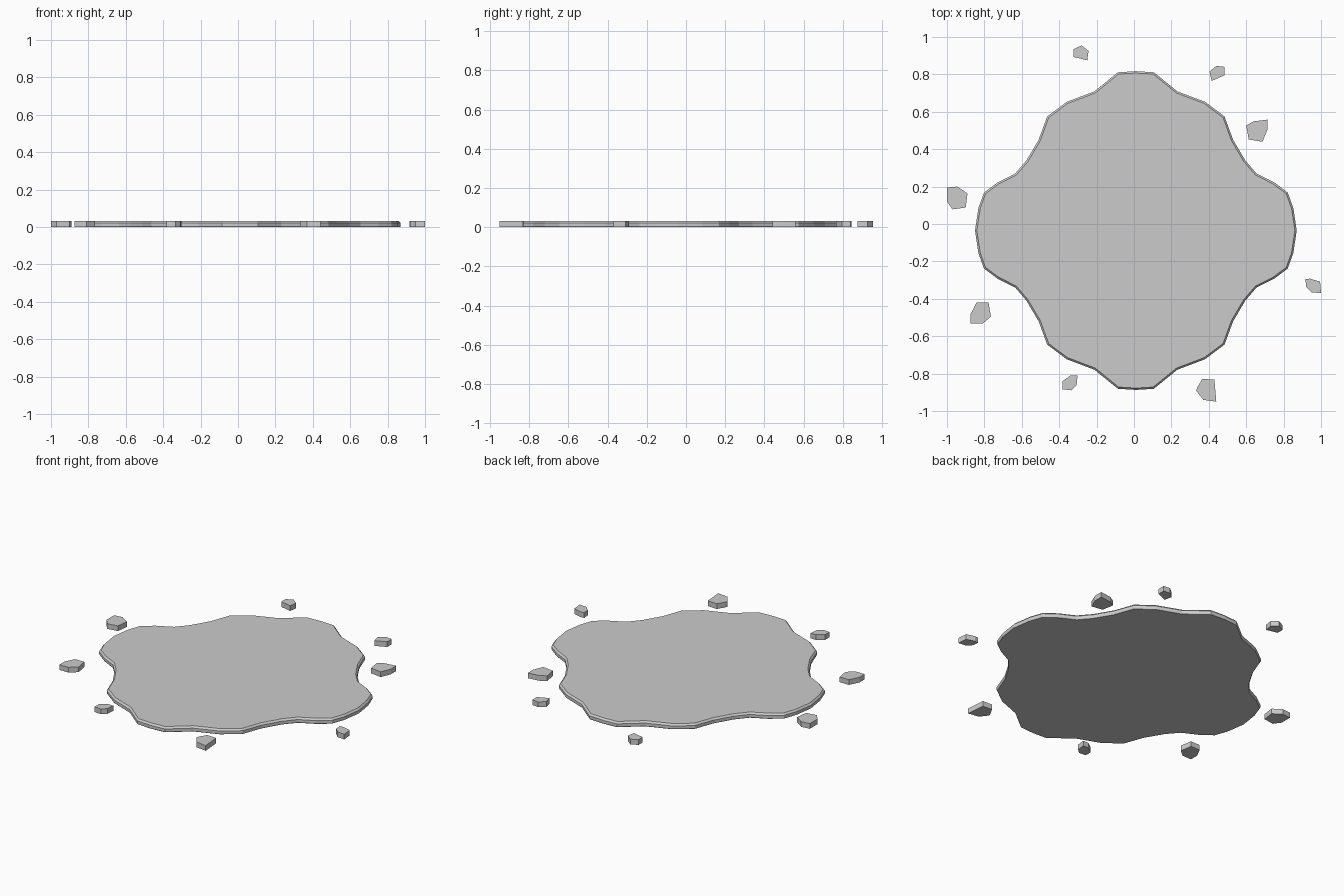
import bpy, bmesh
from mathutils import Vector

if "Cube" in bpy.data.objects:
    bpy.data.objects.remove(bpy.data.objects["Cube"])

HEIGHT = 0.033


def inset(points, d):
    """Move each corner of a counter-clockwise outline inwards by d."""
    out = []
    for i, p in enumerate(points):
        a, b = points[i - 1], points[(i + 1) % len(points)]
        t = ((p - a).normalized() + (b - p).normalized()).normalized()
        out.append(p + Vector((-t.y, t.x)) * d)
    return out


def slab(name, points, levels):
    """Stack outlines at (z, inset) levels, bridge them and cap both ends."""
    area = sum(points[i - 1].cross(p) for i, p in enumerate(points))
    if area < 0:
        points = points[::-1]
    n = len(points)
    bm = bmesh.new()
    rings = [[bm.verts.new((p.x, p.y, z)) for p in inset(points, d)]
             for z, d in levels]
    for lo, hi in zip(rings, rings[1:]):
        for i in range(n):
            j = (i + 1) % n
            bm.faces.new((lo[i], lo[j], hi[j], hi[i]))
    bm.faces.new(rings[0][::-1])
    bm.faces.new(rings[-1])
    mesh = bpy.data.meshes.new(name)
    bm.to_mesh(mesh)
    bm.free()
    obj = bpy.data.objects.new(name, mesh)
    bpy.context.collection.objects.link(obj)
    return obj


# Main wavy slab: one quarter of the outline, mirrored both ways
quarter = [(.86, 0), (.842, .12), (.812, .203), (.74, .257), (.645, .305),
           (.585, .375), (.52, .485), (.474, .61), (.37, .688), (.222, .744),
           (.096, .846), (0, .852)]
half = quarter + [(-x, y) for x, y in quarter[-2::-1]]
full = half + [(x, -y) for x, y in half[-2:0:-1]]
centre = Vector((.01, -.035))
slab("ground_slab", [Vector(p) + centre for p in full],
     [(0, 0.003), (0.006, 0), (0.022, 0), (HEIGHT, 0.01)])

# Loose stone chips around the slab
chips = {
    "back_left": [(-.323, .935), (-.28, .955), (-.243, .925), (-.25, .875), (-.323, .893)],
    "back_right": [(.404, .815), (.44, .845), (.484, .84), (.484, .795), (.415, .765)],
    "right_upper": [(.60, .527), (.64, .549), (.713, .558), (.713, .505),
                    (.687, .44), (.613, .452)],
    "left_upper": [(-1, .195), (-.944, .2), (-.89, .163), (-.9, .088), (-.97, .078), (-1, .12)],
    "right_lower": [(.917, -.295), (.94, -.292), (.995, -.308), (1, -.37),
                    (.95, -.365), (.92, -.335)],
    "left_lower": [(-.873, -.48), (-.842, -.42), (-.778, -.42), (-.765, -.495),
                   (-.81, -.533), (-.873, -.533)],
    "front_left": [(-.382, -.84), (-.34, -.81), (-.302, -.81), (-.307, -.862),
                   (-.335, -.889), (-.382, -.884)],
    "front_right": [(.34, -.87), (.365, -.828), (.43, -.832), (.44, -.95),
                    (.37, -.94), (.332, -.89)],
}
for place, pts in chips.items():
    slab("stone_chip_" + place, [Vector(p) for p in pts], [(0, 0), (HEIGHT, 0)])
